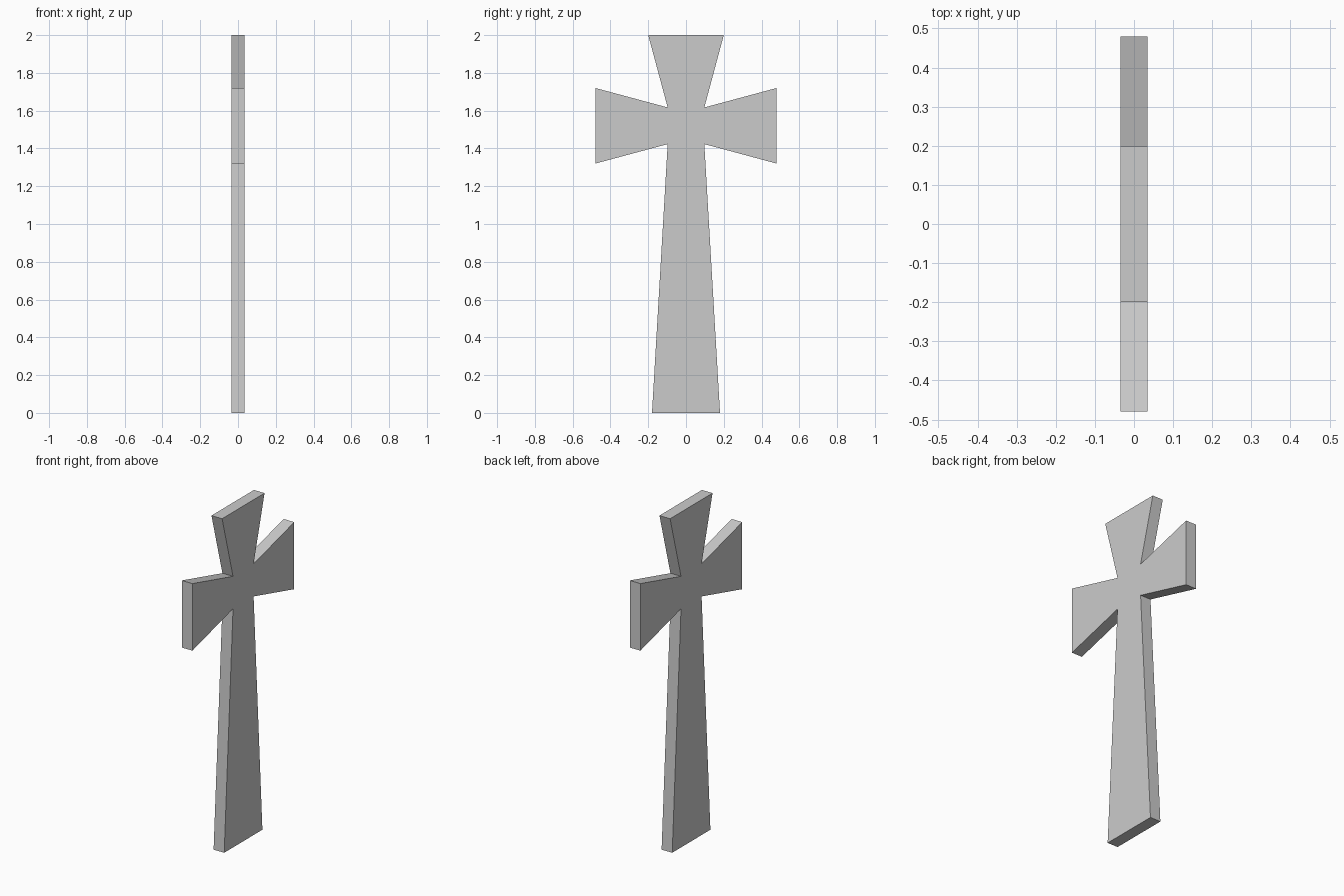
import bpy
import bmesh

if "Cube" in bpy.data.objects:
    bpy.data.objects.remove(bpy.data.objects["Cube"])

HALF_THICKNESS = 0.035

# Right half of the cross outline as (y, z), from foot to top
half = [(0.18, 0.0), (0.097, 1.423), (0.48, 1.32),
        (0.48, 1.72), (0.097, 1.617), (0.20, 2.0)]
outline = half + [(-y, z) for y, z in reversed(half)]

# Flared cross: flat outline extruded through its thickness
bm = bmesh.new()
face = bm.faces.new([bm.verts.new((-HALF_THICKNESS, y, z)) for y, z in outline])
result = bmesh.ops.extrude_face_region(bm, geom=[face], use_keep_orig=True)
moved = [v for v in result["geom"] if isinstance(v, bmesh.types.BMVert)]
bmesh.ops.translate(bm, verts=moved, vec=(2 * HALF_THICKNESS, 0, 0))
bmesh.ops.recalc_face_normals(bm, faces=bm.faces)

mesh = bpy.data.meshes.new("flared_cross")
bm.to_mesh(mesh)
bm.free()
cross = bpy.data.objects.new("flared_cross", mesh)
bpy.context.collection.objects.link(cross)
